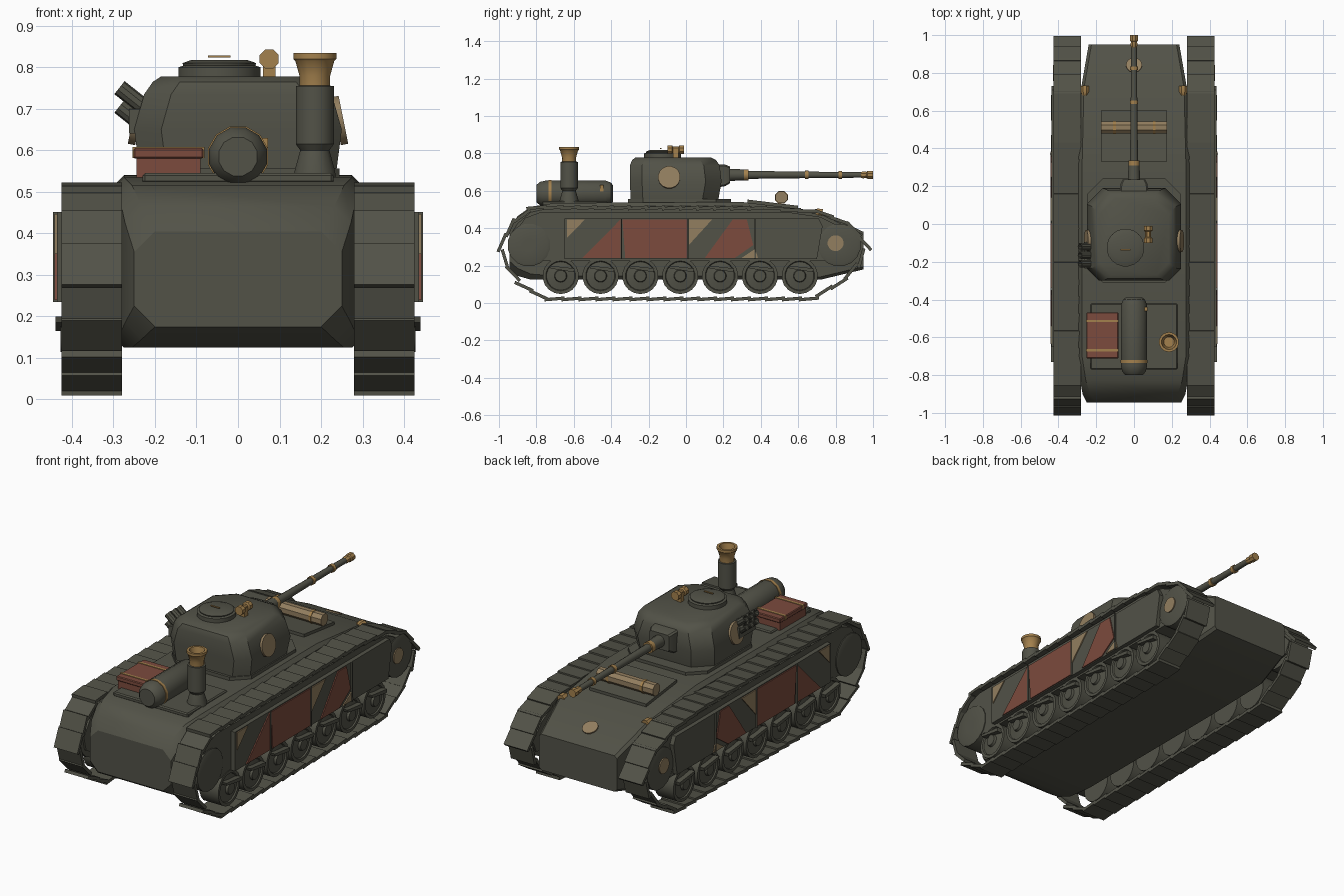
import bpy, bmesh, math
from mathutils import Vector, Matrix

cube = bpy.data.objects.get("Cube")
if cube:
    bpy.data.objects.remove(cube, do_unlink=True)


def material(name, rgb):
    m = bpy.data.materials.new(name)
    m.use_nodes = True
    m.diffuse_color = (*rgb, 1)
    bsdf = m.node_tree.nodes["Principled BSDF"]
    bsdf.inputs["Base Color"].default_value = (*rgb, 1)
    bsdf.inputs["Roughness"].default_value = 0.8
    return m


OLIVE = material("dark olive", (0.085, 0.085, 0.064))
RED = material("rust red", (0.2, 0.07, 0.047))
BRASS = material("brass", (0.37, 0.22, 0.075))
TAN = material("tan", (0.29, 0.21, 0.115))


def finish(name, bm, mat):
    bmesh.ops.recalc_face_normals(bm, faces=bm.faces)
    me = bpy.data.meshes.new(name)
    bm.to_mesh(me)
    bm.free()
    me.materials.append(mat)
    ob = bpy.data.objects.new(name, me)
    bpy.context.collection.objects.link(ob)
    return ob


def loft(name, rings, mat, caps=True):
    """Skin a list of equal-length point rings."""
    bm = bmesh.new()
    rows = [[bm.verts.new(p) for p in r] for r in rings]
    n = len(rows[0])
    for a, b in zip(rows, rows[1:]):
        for i in range(n):
            j = (i + 1) % n
            bm.faces.new((a[i], a[j], b[j], b[i]))
    if caps:
        bm.faces.new(rows[0])
        bm.faces.new(rows[-1])
    return finish(name, bm, mat)


def side_plate(name, pts, x0, x1, mat):
    """Extrude a (y, z) outline across x."""
    return loft(name, [[(x, y, z) for y, z in pts] for x in (x0, x1)], mat)


def box(name, lo, hi, mat, bevel=0):
    lo, hi = Vector(lo), Vector(hi)
    bm = bmesh.new()
    bmesh.ops.create_cube(bm, size=1, matrix=Matrix.Translation((lo + hi) / 2) @ Matrix.Diagonal((*(hi - lo), 1)))
    if bevel:
        bmesh.ops.bevel(bm, geom=bm.edges[:], offset=bevel, segments=1, affect='EDGES')
    return finish(name, bm, mat)


def turned(name, start, axis, profile, mat, sides=16, caps=True):
    """Revolve (distance, radius) pairs around an axis from start."""
    rot = Vector(axis).to_track_quat('Z', 'Y')
    rings = []
    for d, r in profile:
        rings.append([Vector(start) + rot @ Vector((r * math.cos(t), r * math.sin(t), d))
                      for t in (2 * math.pi * (i + .5) / sides for i in range(sides))])
    return loft(name, rings, mat, caps)


def octagon(w, lo, hi, c, c2=None):
    """Chamfered rectangle, c at the low corners, c2 at the high ones."""
    c2 = c if c2 is None else c2
    return [(-w + c, lo), (w - c, lo), (w, lo + c), (w, hi - c2),
            (w - c2, hi), (-w + c2, hi), (-w, hi - c2), (-w, lo + c)]


# Hull, lofted along its length
sections = [(-.945, .25, .175, .405, .05), (-.9, .272, .145, .465, .04), (-.83, .285, .125, .515, .03),
            (-.7, .295, .125, .535, .02), (.3, .295, .125, .54, .02), (.72, .28, .125, .49, .015),
            (.95, .24, .18, .38, .015)]
loft("hull", [[(x, y, z) for x, z in octagon(w, a, b, c)] for y, w, a, b, c in sections], OLIVE)
box("engine_deck", (-.23, -.77, .52), (.23, -.42, .545), OLIVE, .006)
loft("turret_ring", [[(x, y, z) for x, y in octagon(.245, -.31, .24, .08)] for z in (.53, .556)], OLIVE)
side_plate("glacis_plate", [(.33, .535), (.33, .553), (.6, .52), (.6, .5)], -.175, .175, OLIVE)
turned("glacis_disc", (0, .84, .433), (0, .43, .9), [(0, .042), (.007, .042)], TAN)

# Turret, lofted upwards
layers = [(.535, .235, -.295, .17), (.65, .25, -.3, .19), (.735, .226, -.3, .18), (.765, .205, -.288, .16),
          (.778, .185, -.27, .135)]
loft("turret", [[(x, y, z) for x, y in octagon(w, a, b, .065, .085)] for z, w, a, b in layers], OLIVE)
turned("cupola", (-.045, -.125, .77), (0, 0, 1),
       [(0, .1), (.03, .1), (.034, .088), (.04, .09), (.047, .07)], OLIVE, 20)
box("hatch_handle", (-.072, -.14, .823), (-.018, -.132, .828), BRASS)
box("periscope_post", (.06, -.07, .77), (.09, -.04, .83), BRASS)
turned("periscope", (.075, -.1, .82), (0, 1, 0), [(0, .025), (.025, .025), (.03, .017), (.06, .017),
       (.065, .025), (.09, .025)], BRASS, 8)

# Gun and mantlet
loft("mantlet", [[(x, y, z) for x, z in octagon(w, a, b, .008)]
                 for y, w, a, b in ((.12, .08, .61, .745), (.21, .072, .625, .74), (.235, .06, .64, .73))], OLIVE)
turned("gun_barrel", (0, .22, .685), (0, 1, 0), [(0, .034), (.1, .03), (.11, .022), (.43, .018), (.76, .015)], OLIVE, 12)
for i, (y, r, l) in enumerate([(.31, .031, .025), (.635, .023, .02), (.815, .022, .02)]):
    turned(f"gun_ring_{i}", (0, y, .685), (0, 1, 0), [(0, r), (l, r)], BRASS, 12)
turned("muzzle", (0, .935, .685), (0, 1, 0), [(0, .016), (.01, .02), (.03, .018), (.035, .023), (.065, .023)], BRASS, 8)

# Front stowage log
turned("log", (-.175, .51, .565), (1, 0, 0), [(0, .034), (.35, .034)], TAN, 8)
for x in (-.11, .1):
    turned("log_strap", (x, .51, .565), (1, 0, 0), [(0, .037), (.014, .037)], BRASS, 8)

# Rear drum
turned("drum", (0, -.8, .585), (0, 1, 0), [(0, .048), (.02, .065), (.05, .072), (.37, .072), (.4, .06), (.41, .045)],
       OLIVE, 12)
turned("drum_strap", (0, -.735, .585), (0, 1, 0), [(0, .075), (.016, .075)], BRASS, 12)
box("drum_buckle", (.05, -.46, .595), (.072, -.44, .63), BRASS)

# Chest
box("chest", (-.245, -.705, .53), (-.09, -.475, .585), RED)
box("chest_lid", (-.252, -.712, .58), (-.083, -.468, .605), RED, .004)
for y in (-.675, -.52):
    box("chest_strap", (-.254, y, .582), (-.081, y + .013, .608), BRASS)

# Chimney
cx, cy = .185, -.625
turned("chimney", (cx, cy, .53), (0, 0, 1), [(0, .052), (.02, .05), (.07, .036), (.085, .047), (.225, .047),
       (.226, .03)], OLIVE, 14)
turned("chimney_crown", (cx, cy, .75), (0, 0, 1), [(0, .037), (.03, .038), (.065, .048), (.07, .053), (.084, .053),
       (.084, .04), (.03, .028)], BRASS, 14)

# Smoke tubes on one turret side
for row in range(2):
    for y in (-.21, -.165, -.12):
        turned("smoke_tube", (-.215, y, .65 + row * .045), (-.78, 0, .62), [(0, .02), (.09, .02), (.09, .014), (.07, .014)],
               OLIVE, 10)
box("smoke_bracket", (-.262, -.235, .64), (-.225, -.095, .7), OLIVE)

# Track path and side outlines in (y, z)
path = [(-.8, .51), (.45, .507), (.72, .485), (.88, .415), (.963, .31), (.93, .22), (.82, .105), (.66, .022),
        (-.75, .022), (-.87, .09), (-.96, .2), (-.985, .32), (-.92, .44)]
frame = [(-.94, .34), (-.86, .455), (-.78, .485), (.55, .485), (.72, .46), (.85, .395), (.93, .31), (.9, .245),
         (.76, .225), (-.86, .225), (-.92, .26)]
skirt = [(-.65, .235), (.7, .235), (.73, .41), (.71, .452), (-.65, .452)]
camo = [("tan_patch", TAN, [(-.635, .447), (-.54, .447), (-.635, .35)]),
        ("red_stripe", RED, [(-.35, .447), (-.35, .24), (-.555, .24)]),
        ("red_panel", RED, [(-.34, .447), (.005, .447), (.005, .24), (-.325, .24)]),
        ("tan_patch_mid", TAN, [(.015, .447), (.14, .447), (.015, .31)]),
        ("red_stripe_front", RED, [(.25, .447), (.325, .447), (.36, .31), (.26, .24), (.1, .24)]),
        ("tan_patch_front", TAN, [(.295, .24), (.385, .24), (.37, .29)])]


def track(name, x0, x1):
    """Overlapping, slightly tilted plates spaced evenly around the path."""
    bm = bmesh.new()
    pts = [Vector((0, *p)) for p in path]
    segs = list(zip(pts, pts[1:] + pts[:1]))
    total = sum((b - a).length for a, b in segs)
    count = 48
    for k in range(count):
        d = total * k / count
        for a, b in segs:
            if d <= (b - a).length:
                break
            d -= (b - a).length
        t = (b - a).normalized()
        pos = a + t * d
        tilt = math.atan2(t.z, t.y) + math.radians(5)
        mtx = (Matrix.Translation(((x0 + x1) / 2, pos.y, pos.z)) @ Matrix.Rotation(tilt, 4, 'X')
               @ Matrix.Diagonal((x1 - x0, .108, .017, 1)))
        bmesh.ops.create_cube(bm, size=1, matrix=mtx)
    return finish(name, bm, OLIVE)


for side, s in (("left", 1), ("right", -1)):
    track(f"track_{side}", s * .28 if s > 0 else -.425, .425 if s > 0 else -.28)
    side_plate(f"side_frame_{side}", frame, s * .29, s * .412, OLIVE)
    side_plate(f"skirt_{side}", skirt, s * .41, s * .436, OLIVE)
    for name, mat, pts in camo:
        side_plate(f"{name}_{side}", pts, s * .435, s * .442, mat)
    # Panel joints
    for y in (-.345, .01, .37):
        box(f"skirt_joint_{side}", (min(s * .434, s * .445), y - .003, .235),
            (max(s * .434, s * .445), y + .003, .452), OLIVE)
    out = (s, 0, 0)
    # Road wheels with swing arms, then end wheels
    for i in range(7):
        y = -.67 + i * .213
        turned(f"road_wheel_{side}_{i}", (s * .3, y, .145), out,
               [(0, .097), (.115, .097), (.115, .08), (.108, .076), (.115, .034), (.128, .03), (.128, .015)], OLIVE, 18)
        side_plate(f"swing_arm_{side}_{i}", [(y - .06, .2), (y - .055, .185), (y + .07, .165), (y + .075, .185)],
                   s * .41, s * .44, OLIVE)
    for y, z in ((-.84, .31), (.82, .31)):
        turned(f"end_wheel_{side}", (s * .3, y, z), out, [(0, .115), (.117, .115), (.122, .1), (.122, .03)], OLIVE, 16)
    turned(f"side_disc_{side}", (s * .418, .8, .32), out, [(0, .043), (.01, .043)], TAN)
    turned(f"turret_disc_{side}", (s * .246, -.09, .672), (s, 0, .2), [(-.01, .06), (.008, .06)], TAN)
    # Headlights
    turned(f"headlight_{side}", (s * .26, .68, .485), (0, 1, -.1), [(0, .014), (.02, .024), (.05, .024)], BRASS, 8)

# Smooth round parts, keep hard edges
bpy.ops.object.select_all(action='DESELECT')
for ob in bpy.context.collection.objects:
    if ob.type == 'MESH':
        ob.select_set(True)
        bpy.context.view_layer.objects.active = ob
bpy.ops.object.shade_smooth_by_angle(angle=math.radians(32))
